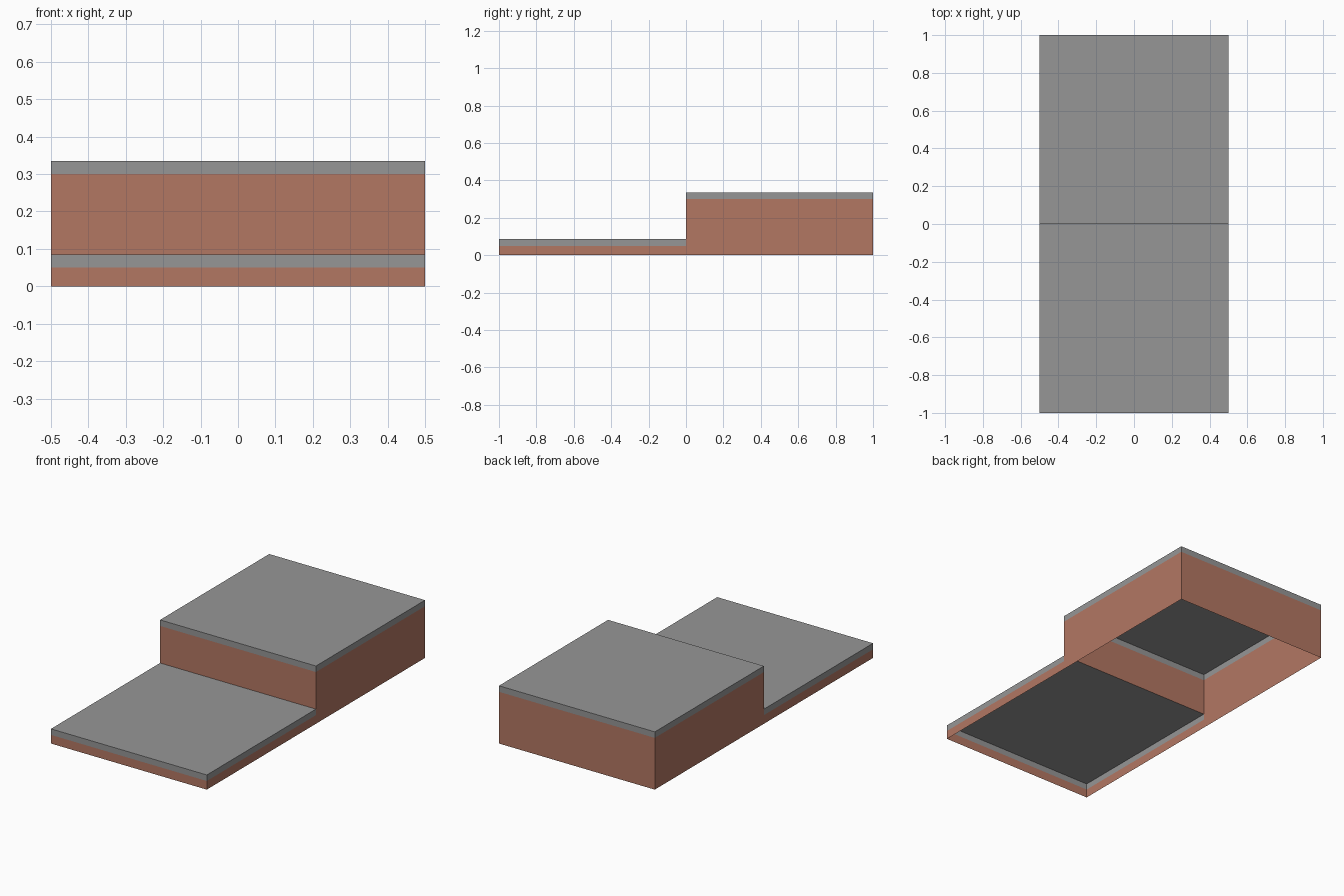
import bpy

if "Cube" in bpy.data.objects:
    bpy.data.objects.remove(bpy.data.objects["Cube"])


def material(name, color):
    m = bpy.data.materials.new(name)
    m.diffuse_color = (*color, 1)
    m.use_nodes = True
    m.node_tree.nodes["Principled BSDF"].inputs["Base Color"].default_value = m.diffuse_color
    return m


BRICK = material("brick red", (0.45, 0.184, 0.124))
STONE = material("stone grey", (0.305, 0.305, 0.305))
HALF_WIDTH = 0.5


def shell(name, mat, y0, y1, z0, z1, front_z0=None, front=True, back=True, top=False):
    """Open thin-walled box: two sides plus optional front, back and top."""
    x = HALF_WIDTH
    fz = z0 if front_z0 is None else front_z0
    quads = [
        [(x, y0, z0), (x, y1, z0), (x, y1, z1), (x, y0, z1)],
        [(-x, y1, z0), (-x, y0, z0), (-x, y0, z1), (-x, y1, z1)],
    ]
    if front:
        quads.append([(-x, y0, fz), (x, y0, fz), (x, y0, z1), (-x, y0, z1)])
    if back:
        quads.append([(x, y1, z0), (-x, y1, z0), (-x, y1, z1), (x, y1, z1)])
    if top:
        quads.append([(-x, y0, z1), (x, y0, z1), (x, y1, z1), (-x, y1, z1)])
    verts = [v for q in quads for v in q]
    faces = [tuple(range(i * 4, i * 4 + 4)) for i in range(len(quads))]
    mesh = bpy.data.meshes.new(name)
    mesh.from_pydata(verts, [], faces)
    mesh.materials.append(mat)
    obj = bpy.data.objects.new(name, mesh)
    bpy.context.collection.objects.link(obj)
    return obj


# Lower step: low walls under a paved slab, open towards the upper step
shell("lower_step_walls", BRICK, -1, 0, 0, 0.05, back=False)
shell("lower_step_slab", STONE, -1, 0, 0.05, 0.085, back=False, top=True)

# Upper step: the riser starts at the lower slab, hollow underneath
shell("upper_step_walls", BRICK, 0, 1, 0, 0.30, front_z0=0.085)
shell("upper_step_slab", STONE, 0, 1, 0.30, 0.335, top=True)
